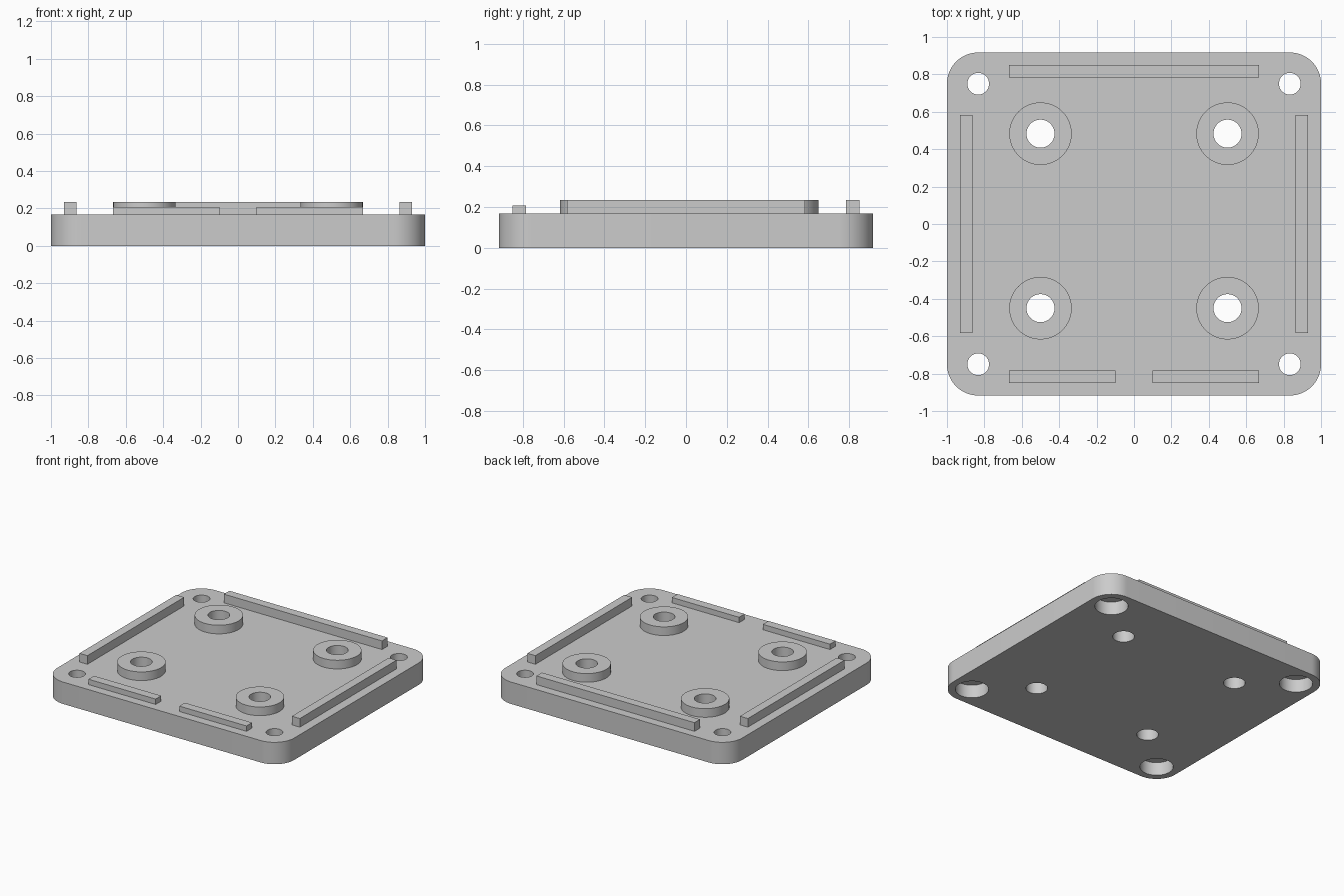
import bpy
import bmesh
import math
from mathutils import Matrix

cube = bpy.data.objects.get("Cube")
if cube:
    bpy.data.objects.remove(cube, do_unlink=True)

GREY = (0.6, 0.6, 0.6, 1)
mat = bpy.data.materials.new("plain grey")
mat.use_nodes = True
mat.diffuse_color = GREY
mat.node_tree.nodes["Principled BSDF"].inputs["Base Color"].default_value = GREY

HALF_X, HALF_Y, TOP = 1.0, 0.917, 0.167
CORNER = 0.167
RIM = 0.233


def finish(name, bm):
    mesh = bpy.data.meshes.new(name)
    bm.to_mesh(mesh)
    bm.free()
    obj = bpy.data.objects.new(name, mesh)
    bpy.context.collection.objects.link(obj)
    mesh.materials.append(mat)
    return obj


def box_bm(x0, x1, y0, y1, z0, z1):
    bm = bmesh.new()
    bmesh.ops.create_cube(bm, size=1, matrix=Matrix.LocRotScale(
        ((x0 + x1) / 2, (y0 + y1) / 2, (z0 + z1) / 2), None,
        (x1 - x0, y1 - y0, z1 - z0)))
    return bm


def cylinder(name, x, y, radius, z0, z1):
    bm = bmesh.new()
    bmesh.ops.create_cone(bm, cap_ends=True, segments=64, radius1=radius,
                          radius2=radius, depth=z1 - z0,
                          matrix=Matrix.Translation((x, y, (z0 + z1) / 2)))
    return finish(name, bm)


def smooth(obj):
    bpy.ops.object.select_all(action="DESELECT")
    obj.select_set(True)
    bpy.context.view_layer.objects.active = obj
    bpy.ops.object.shade_smooth_by_angle(angle=math.radians(30))


def cut(obj, cutters):
    """Drill the cutters out of obj, then remove them."""
    bpy.context.view_layer.objects.active = obj
    for cutter in cutters:
        mod = obj.modifiers.new("drill", "BOOLEAN")
        mod.operation = "DIFFERENCE"
        mod.solver = "EXACT"
        mod.object = cutter
        bpy.ops.object.modifier_apply(modifier=mod.name)
        bpy.data.objects.remove(cutter, do_unlink=True)
    smooth(obj)


# Base plate with rounded vertical corners
bm = box_bm(-HALF_X, HALF_X, -HALF_Y, HALF_Y, 0, TOP)
uprights = [e for e in bm.edges
            if abs(e.verts[0].co.z - e.verts[1].co.z) > TOP / 2]
bmesh.ops.bevel(bm, geom=uprights, offset=CORNER, segments=16,
                profile=0.5, affect="EDGES")
plate = finish("base_plate", bm)

# Corner screw holes, counterbored from below, and holes under the bosses
drills = []
boss_spots = [(x, y) for x in (-0.5, 0.5) for y in (-0.45, 0.483)]
for x in (-0.833, 0.833):
    for y in (-0.75, 0.75):
        drills.append(cylinder("screw_drill", x, y, 0.058, -0.1, 0.4))
        drills.append(cylinder("head_drill", x, y, 0.115, -0.1, 0.1))
for x, y in boss_spots:
    drills.append(cylinder("boss_drill", x, y, 0.075, -0.1, 0.4))
cut(plate, drills)

# Ring-shaped mounting bosses
for x, y in boss_spots:
    name = ("back" if y > 0 else "front") + ("_left" if x > 0 else "_right")
    boss = cylinder(name + "_boss", x, y, 0.167, TOP, RIM)
    cut(boss, [cylinder("boss_drill", x, y, 0.075, 0, 0.4)])

# Locating ribs around the edge; the front pair is lower
finish("back_rib", box_bm(-0.667, 0.667, 0.783, 0.85, TOP, RIM))
for side, s in (("left", 1), ("right", -1)):
    a, b = sorted((s * 0.863, s * 0.93))
    finish(side + "_rib", box_bm(a, b, -0.583, 0.583, TOP, RIM))
    a, b = sorted((s * 0.1, s * 0.667))
    finish("front_" + side + "_rib", box_bm(a, b, -0.85, -0.783, TOP, 0.208))
